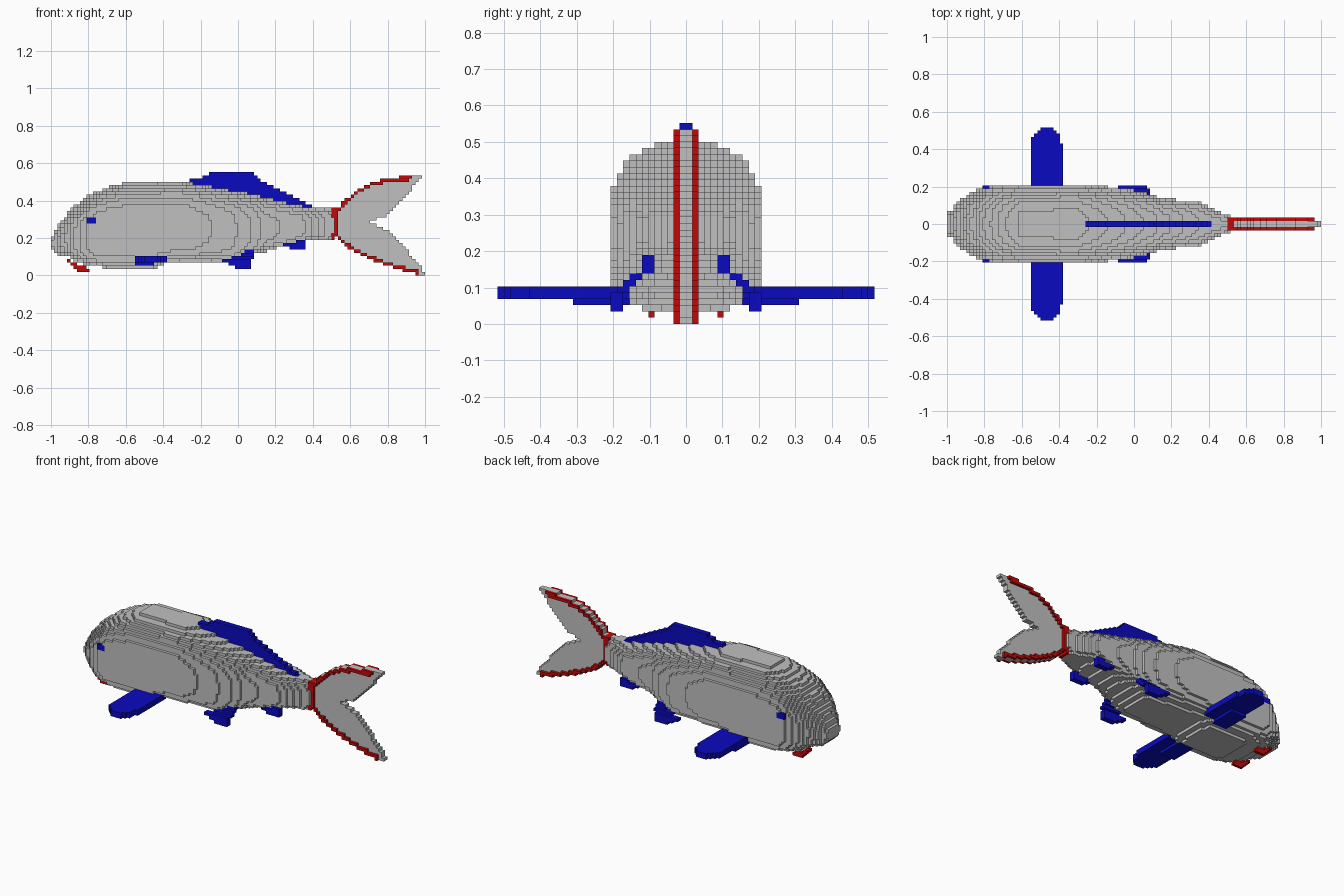
import bpy
import bmesh

cube = bpy.data.objects.get("Cube")
if cube:
    bpy.data.objects.remove(cube, do_unlink=True)

V = 2 / 116                      # block size
NX, NY, NZ = 116, 30, 32         # blocks: length, half width, height


def material(name, rgb):
    m = bpy.data.materials.new(name)
    m.use_nodes = True
    m.diffuse_color = (*rgb, 1)
    bsdf = m.node_tree.nodes["Principled BSDF"]
    bsdf.inputs["Base Color"].default_value = (*rgb, 1)
    bsdf.inputs["Roughness"].default_value = 0.8
    return m


GREY = material("silver grey", (0.53, 0.53, 0.53))
BLUE = material("fin blue", (0.003, 0.003, 0.53))
RED = material("trim red", (0.53, 0.003, 0.003))


def curve(*pts):
    """Piecewise linear function through the given points."""
    def f(x):
        if x <= pts[0][0]:
            return pts[0][1]
        for (x0, y0), (x1, y1) in zip(pts, pts[1:]):
            if x <= x1:
                return y0 + (y1 - y0) * (x - x0) / (x1 - x0)
        return pts[-1][1]
    return f


# Body outlines along its length
body_top = curve((-1, .19), (-.97, .25), (-.93, .31), (-.88, .365), (-.8, .425),
                 (-.7, .47), (-.6, .5), (-.3, .5), (-.2, .485), (0, .45),
                 (.1, .43), (.2, .405), (.3, .38), (.4, .36), (.52, .355))
body_bottom = curve((-1, .14), (-.96, .11), (-.9, .095), (-.87, .07), (-.8, .055),
                    (-.7, .038), (-.45, .038), (-.38, .07), (0, .075), (.05, .1),
                    (.2, .145), (.3, .17), (.4, .19), (.52, .19))
body_half = curve((-1, .055), (-.97, .08), (-.95, .105), (-.9, .15), (-.85, .18),
                  (-.8, .205), (-.75, .213), (-.3, .213), (-.05, .19), (.07, .165),
                  (.15, .135), (.34, .12), (.4, .095), (.46, .065), (.52, .04))


def in_body(x, y, z):
    if x > .515:
        return False
    top, low = body_top(x), body_bottom(x)
    mid = (top + low) / 2
    t = abs(z - mid) / (top - mid)
    n = 2.4 if z > mid else 4.2
    return t < 1 and y < body_half(x) * (1 - t ** n) ** (1 / n)


# Dorsal fin
dorsal_top = curve((-.26, .515), (-.2, .525), (-.13, .55), (.07, .55), (.1, .525),
                   (.2, .468), (.3, .42), (.42, .36))


def in_dorsal(x, y, z):
    return y < V and -.26 < x < .415 and body_top(x) - 2 * V < z < dorsal_top(x)


# Forked tail
tail_top = curve((.5, .36), (.535, .36), (.58, .41), (.65, .465), (.72, .5),
                 (.8, .52), (.98, .535))
tail_low = curve((.5, .19), (.53, .2), (.6, .14), (.7, .09), (.8, .05), (.9, .02), (1, -.005))
fork_top = curve((.7, .285), (.78, .315), (.85, .375), (.92, .45), (.98, .53))
fork_low = curve((.7, .285), (.8, .24), (.88, .16), (.95, .075), (1, .01))


def in_tail(x, y, z):
    if y > V or x < .515 or not tail_low(x) < z < tail_top(x):
        return False
    if x < .7:
        return True
    return z < fork_low(x) or (z > fork_top(x) and x < .98)


def in_tail_trim(x, y, z):
    if y > 2 * V or x < .5 or not tail_low(x) < z < tail_top(x):
        return False
    if x < .535:
        return True
    edge = z + 1.2 * V > tail_top(x) or z - 1.2 * V < tail_low(x)
    return edge and y > V and x < (.93 if z > .28 else .96)


# Side fins: front pair, belly pair, rear pair
def in_front_fin(x, y, z):
    if z < 4 * V:
        return z > 3 * V and -.56 < x < -.45 and .14 < y < .305
    if z > 6 * V or y < .15:
        return False
    half = .09 if y < .38 else .09 * max(0, 1 - ((y - .38) / .14) ** 2) ** .5
    return abs(x + .47) < half


belly_fin_top = curve((-.08, .085), (0, .1), (.05, .14), (.09, .14))
belly_fin_low = curve((-.08, .068), (-.03, .05), (0, .036), (.06, .036), (.075, .08), (.09, .12))


def in_belly_fin(x, y, z):
    centre = .185 - max(0, z - .075) * .8
    return -.08 < x < .09 and belly_fin_low(x) < z < belly_fin_top(x) and abs(y - centre) < .018


def in_rear_fin(x, y, z):
    low = .155 if x < .28 else .14
    return .22 < x < .36 and low < z < .155 + (x - .22) * .3 and .088 < y < .122


# Eyes and barbels
def in_eye(x, y, z):
    return -.81 < x < -.76 and .27 < z < .31 and .17 < y < .21


barbel_path = curve((-.915, .105), (-.905, .075), (-.88, .055), (-.85, .036), (-.8, .026))


def in_barbel(x, y, z):
    return -.915 < x < -.8 and abs(z - barbel_path(x)) < .8 * V and 5 * V < y < 6 * V


PARTS = [("dorsal_fin", in_dorsal, BLUE), ("tail_trim", in_tail_trim, RED),
         ("tail_fin", in_tail, GREY), ("front_fins", in_front_fin, BLUE),
         ("belly_fins", in_belly_fin, BLUE), ("rear_fins", in_rear_fin, BLUE),
         ("eyes", in_eye, BLUE), ("barbels", in_barbel, RED), ("body", in_body, GREY)]

# Give every block to the first part that claims it, mirrored across y
owner = {}
for i in range(NX):
    for j in range(NY):
        for k in range(NZ):
            p = (-1 + (i + .5) * V, (j + .5) * V, (k + .5) * V)
            for name, inside, _ in PARTS:
                if inside(*p):
                    owner[i, j, k] = owner[i, -1 - j, k] = name
                    break

# Corner offsets of the six block sides, keyed by outward direction
SIDES = {(1, 0, 0): ((1, 0, 0), (1, 1, 0), (1, 1, 1), (1, 0, 1)),
         (-1, 0, 0): ((0, 0, 0), (0, 0, 1), (0, 1, 1), (0, 1, 0)),
         (0, 1, 0): ((0, 1, 0), (0, 1, 1), (1, 1, 1), (1, 1, 0)),
         (0, -1, 0): ((0, 0, 0), (1, 0, 0), (1, 0, 1), (0, 0, 1)),
         (0, 0, 1): ((0, 0, 1), (1, 0, 1), (1, 1, 1), (0, 1, 1)),
         (0, 0, -1): ((0, 0, 0), (0, 1, 0), (1, 1, 0), (1, 0, 0))}


def build(name, mat):
    """Mesh the exposed block sides of one part."""
    bm = bmesh.new()
    verts = {}
    for (i, j, k), part in owner.items():
        if part != name:
            continue
        for (dx, dy, dz), corners in SIDES.items():
            if (i + dx, j + dy, k + dz) in owner:
                continue
            quad = []
            for a, b, c in corners:
                key = (i + a, j + b, k + c)
                if key not in verts:
                    verts[key] = bm.verts.new((-1 + key[0] * V, key[1] * V, key[2] * V))
                quad.append(verts[key])
            bm.faces.new(quad)
    mesh = bpy.data.meshes.new(name)
    bm.to_mesh(mesh)
    bm.free()
    mesh.materials.append(mat)
    bpy.context.collection.objects.link(bpy.data.objects.new(name, mesh))


for part_name, _, part_mat in PARTS:
    build(part_name, part_mat)
